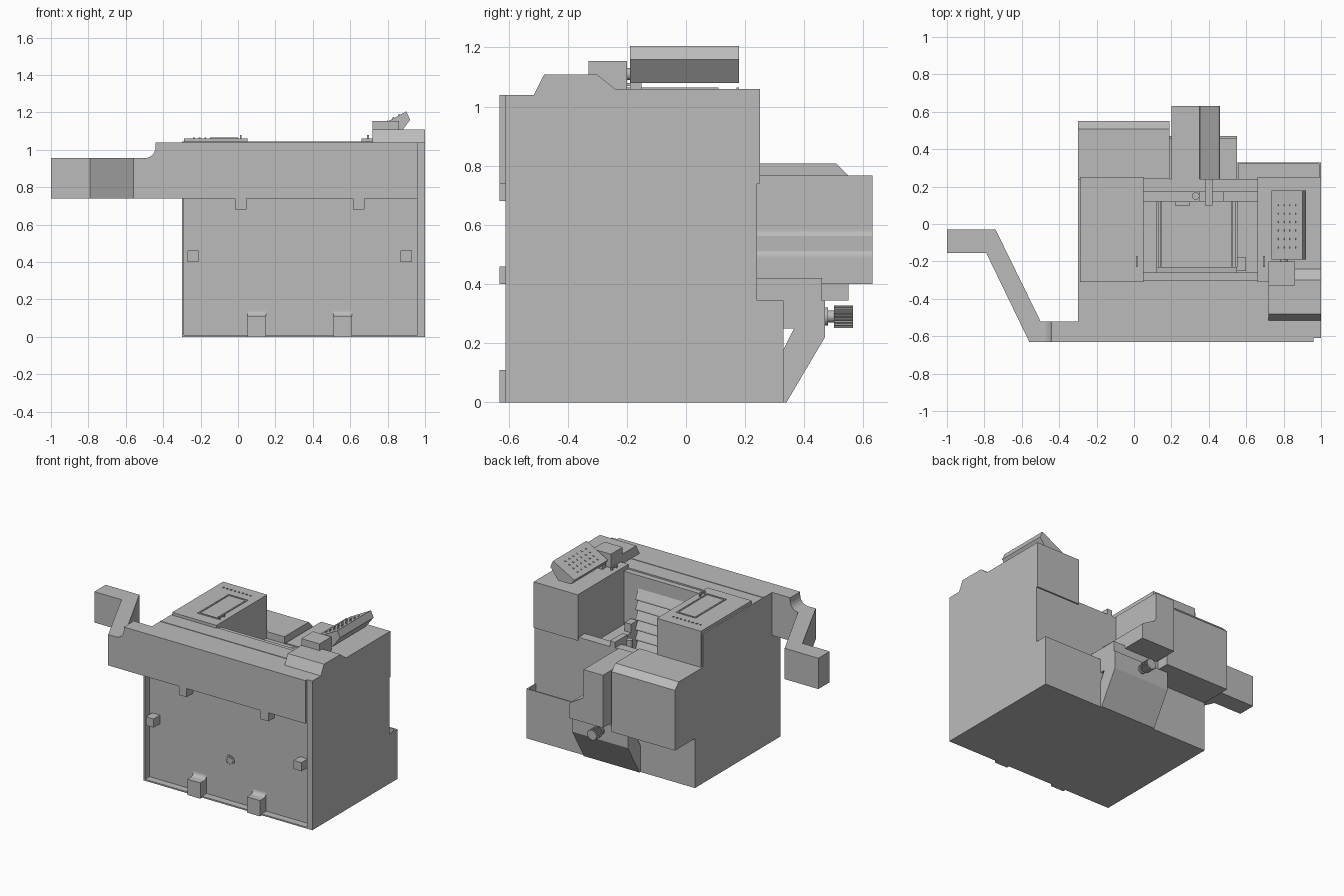
import bpy, bmesh, math
from mathutils import Matrix

if "Cube" in bpy.data.objects:
    bpy.data.objects.remove(bpy.data.objects["Cube"], do_unlink=True)

grey = bpy.data.materials.new("machine_grey")
grey.use_nodes = True
colour = (0.5, 0.5, 0.5, 1)
grey.diffuse_color = colour
grey.node_tree.nodes["Principled BSDF"].inputs["Base Color"].default_value = colour

# Main planes of the machine
LEFT, RIGHT = -0.3, 1
FRONT, FRAME, PANEL, INNER, BACK, REAR = -0.63, -0.61, -0.56, -0.3, 0.24, 0.33
FLOOR, SHELF, BEAM, ROOF = 0.4, 0.345, 0.74, 1.04
COVER = ROOF + 0.02
BEAM_RIGHT, BEAM_LEFT, BEAM_BACK = 0.96, -0.44, -0.43
OPEN_LEFT, OPEN_RIGHT = 0.05, 0.66
BAY_LEFT, BAY_RIGHT, BAY_BACK = 0.12, 0.55, 0.12
THIN = 0.01
KNOB_X, KNOB_Z = REAR, 0.29


def finish(name, bm):
    bmesh.ops.recalc_face_normals(bm, faces=bm.faces)
    mesh = bpy.data.meshes.new(name)
    bm.to_mesh(mesh)
    bm.free()
    mesh.materials.append(grey)
    part = bpy.data.objects.new(name, mesh)
    bpy.context.collection.objects.link(part)
    return part


def prism(name, axis, outline, start, end):
    """Extrude an outline drawn in the two other axes."""
    bm = bmesh.new()

    def place(point, depth):
        u, v = point
        return {"x": (depth, u, v), "y": (u, depth, v), "z": (u, v, depth)}[axis]

    face = bm.faces.new([bm.verts.new(place(point, start)) for point in outline])
    result = bmesh.ops.extrude_face_region(bm, geom=[face])
    moved = [item for item in result["geom"] if isinstance(item, bmesh.types.BMVert)]
    bmesh.ops.translate(bm, vec=place((0, 0), end - start), verts=moved)
    return finish(name, bm)


def box(name, left, right, front, back, bottom, top):
    outline = [(left, front), (right, front), (right, back), (left, back)]
    return prism(name, "z", outline, bottom, top)


def arc(x, z, radius, start, end, steps=6):
    angles = [math.radians(start + (end - start) * i / steps) for i in range(steps + 1)]
    return [(x + radius * math.cos(a), z + radius * math.sin(a)) for a in angles]


def disc(name, axis, x, z, radius, start, end, sides=24, tooth=0):
    """Cylinder, or a ribbed one when a tooth depth is given."""
    outline = []
    for i in range(sides):
        angle = math.tau * i / sides
        reach = radius - tooth * (i // 2 % 2)
        outline.append((x + reach * math.cos(angle), z + reach * math.sin(angle)))
    return prism(name, axis, outline, start, end)


# Lower body with a frame around the recessed front panel
box("base", LEFT, RIGHT, PANEL, BACK, 0, FLOOR)
box("base_back", LEFT, BAY_RIGHT, BACK, REAR, 0, SHELF)
box("front_wall", LEFT, RIGHT, PANEL, INNER, FLOOR, ROOF)
box("left_frame", LEFT, LEFT + THIN, FRAME, PANEL, 0, BEAM)
box("right_side_panel", BEAM_RIGHT, RIGHT, FRAME, BEAM_BACK, 0, ROOF)
box("bottom_ledge", LEFT, BEAM_RIGHT, FRAME, PANEL, 0, THIN)

# Open tray behind the right enclosure
tray_floor = SHELF - 0.08
box("tray_floor", BAY_RIGHT, RIGHT, BACK, REAR, 0, tray_floor)
box("tray_back", BAY_RIGHT, RIGHT, REAR - THIN, REAR, tray_floor, SHELF)
for x in (BAY_RIGHT, RIGHT - THIN):
    box("tray_side", x, x + THIN, BACK, REAR, tray_floor, SHELF)

# Enclosures either side of the work area, with covers, back plates and handles
for side, left, right, grip in (("left", LEFT, OPEN_LEFT, THIN), ("right", OPEN_RIGHT, RIGHT, 0.69)):
    box(side + "_enclosure", left, right, INNER, BACK, FLOOR, ROOF)
    lip = left + THIN if side == "left" else left
    cover_back = BACK + THIN
    box(side + "_cover", lip, right, INNER - THIN, cover_back, ROOF - THIN, COVER)
    box(side + "_back_plate", lip, right, BACK, cover_back, BEAM, ROOF)
    box(side + "_handle", grip, grip + THIN, -0.23, -0.17, COVER + THIN, COVER + 2 * THIN)
    for y in (-0.23, -0.18):
        box(side + "_handle_post", grip, grip + THIN, y, y + THIN, COVER, COVER + THIN)

# Window frame and a row of buttons on the left cover
win_left, win_right, win_front, win_back = -0.15, 0, -0.23, 0.11
lid = COVER + THIN / 2
for x in (win_left, win_right - THIN):
    box("window_frame_side", x, x + THIN, win_front, win_back, COVER, lid)
for y in (win_front, win_back - THIN):
    box("window_frame_end", win_left, win_right, y, y + THIN, COVER, lid)
for i in range(8):
    x = LEFT + 0.06 + i * 3 * THIN
    box("cover_button", x, x + THIN, 0.17, 0.18, COVER, lid)

# Work area: sills, back wall, stepped guards and inner parts
sill_front, sill_top = -0.26, 0.66
box("back_wall", OPEN_LEFT, OPEN_RIGHT, 0.17, BACK, FLOOR, 0.76)
box("inner_back_step", OPEN_LEFT, OPEN_RIGHT, BAY_BACK, 0.17, FLOOR, 0.7)
box("left_sill", OPEN_LEFT, BAY_LEFT, sill_front, BAY_BACK, FLOOR, sill_top)
box("right_sill", BAY_RIGHT, OPEN_RIGHT, sill_front, BAY_BACK, FLOOR, sill_top)
box("front_sill", OPEN_LEFT, OPEN_RIGHT, INNER, sill_front, FLOOR, ROOF - THIN)
for i in range(7):
    top = 0.94 - i * 0.07
    low, mid, face = top - 0.07, top - 0.06, sill_front + 0.03
    slat = [(sill_front, top), (face, mid), (face, low), (sill_front, low)]
    prism("guard_slat", "x", slat, BAY_LEFT, BAY_RIGHT)
for x in (BAY_LEFT, BAY_LEFT + 2 * THIN, BAY_RIGHT - 3 * THIN, BAY_RIGHT - THIN):
    box("guide_rail", x, x + THIN, sill_front, BAY_BACK, FLOOR, 0.5)
box("spindle_head", 0.38, 0.42, 0.1, BACK, 0.6, 0.8)
box("spindle_carrier", 0.35, 0.48, BAY_BACK, BACK, 0.6, BEAM)
box("tool_arm", 0.22, 0.3, 0.1, BAY_BACK, 0.66, 0.72)
disc("tool_spindle", "z", KNOB_X, 0.15, 0.02, 0.68, 0.8)
box("probe_bracket", BAY_RIGHT, 0.6, -0.25, -0.18, 0.6, 0.72)

# Front conveyor beam with its lower angled discharge arm
arm_top, arm_back, arm_start = 0.955, -0.52, -0.5
box("conveyor_beam", LEFT, BEAM_RIGHT, FRONT, BEAM_BACK, BEAM, ROOF)
box("beam_seam", LEFT, BEAM_RIGHT, BEAM_BACK, BEAM_BACK + THIN, ROOF, ROOF + THIN / 3)
end_profile = [(LEFT, BEAM), (LEFT, ROOF), (BEAM_LEFT, ROOF)]
end_profile += arc(arm_start, arm_top + 0.06, 0.06, 0, -90) + [(arm_start, BEAM)]
prism("beam_end", "y", end_profile, FRONT, arm_back)
arm_front = [(BEAM_LEFT, FRONT), (PANEL, FRONT), (-0.79, -0.155), (-1, -0.155)]
arm_rear = [(-1, -0.03), (-0.74, -0.03), (arm_start, arm_back), (BEAM_LEFT, arm_back)]
prism("discharge_arm", "z", arm_front + arm_rear, BEAM, arm_top)

# Brackets, stops, feet and port on the front
block = 0.06
for x in (-0.015, 0.615):
    box("beam_bracket", x, x + block, FRONT, PANEL, BEAM - block, BEAM)
for x in (-0.27, 0.87):
    box("side_stop", x, x + block, FRONT, PANEL, FLOOR, FLOOR + block)
foot_top = 0.11
for x in (OPEN_LEFT, 0.51):
    box("foot", x, x + 0.1, FRONT, PANEL, 0, foot_top)
    cove = [(PANEL, foot_top)] + arc(PANEL - 0.03, foot_top + 0.03, 0.03, -90, 0)
    prism("foot_fillet", "x", cove, x, x + 0.1)
disc("front_port", "y", KNOB_X, KNOB_Z, 0.035, PANEL - THIN / 2, PANEL)
for dx, dz in arc(0, 0, 0.024, 0, 315, 7):
    disc("port_stud", "y", KNOB_X + dx, KNOB_Z + dz, THIN / 2, PANEL - THIN, PANEL, 8)

# Rear housings
cabinet_back, cabinet_top, chamfer = 0.55, 0.808, 0.043
cabinet = [(BACK, SHELF), (cabinet_back, SHELF), (cabinet_back, cabinet_top - chamfer),
           (cabinet_back - chamfer, cabinet_top), (BACK, cabinet_top)]
prism("rear_cabinet", "x", cabinet, LEFT, 0.19)
col_left, col_right, col_neck, col_top, bend = 0.2, 0.46, 0.35, 0.767, 0.03
column = [(col_left, FLOOR), (col_right, FLOOR)]
column += arc(col_right - bend, 0.49, bend, 0, 45)
column += reversed(arc(col_neck + bend, 0.584, -bend, 0, 45))
column += [(col_neck, col_top), (col_left, col_top)]
prism("spindle_column", "y", column, BACK, -FRONT)
box("column_base", BAY_LEFT, BAY_RIGHT, BACK, col_right, SHELF, 0.42)

# Sloped chip outlet with a see-through notch and a lip at the foot
lip_back, notch = 0.47, 0.25
outlet = [(REAR, SHELF), (lip_back, SHELF), (lip_back, 0.22), (REAR + THIN, 0), (REAR, 0),
          (REAR, 0.18), (REAR + 0.035, notch), (REAR, notch)]
prism("chip_outlet", "x", outlet, BAY_LEFT, BAY_RIGHT)

# Ribbed knob on the outlet
disc("knob_stem", "y", KNOB_X, KNOB_Z, 0.02, lip_back - THIN, 0.51)
disc("knob_flange", "y", KNOB_X, KNOB_Z, 0.03, lip_back, lip_back + THIN)
disc("knob", "y", KNOB_X, KNOB_Z, 0.038, 0.5, 0.565, 80, THIN / 2)

# Raised corner housing
corner_left, corner_top = 0.72, 1.108
corner = [(arm_back, ROOF - THIN), (-0.48, corner_top), (INNER, corner_top),
          (-BACK, COVER), (-BACK, ROOF - THIN)]
prism("corner_housing", "x", corner, corner_left, RIGHT)

# Tilted control console with its bracket and rows of keys
con_front, con_back, con_bottom = -0.19, 0.18, 1.08
low_x, low_z, high_x, high_z = 0.735, 1.115, 0.9, 1.205
box("console_bracket", corner_left, 0.86, -REAR, -0.2, ROOF, 1.155)
box("console_post", 0.75, 0.8, con_front, con_front + 0.04, ROOF, con_bottom + THIN)
disc("console_pivot", "y", 0.8, 1.11, 0.02, -0.2, con_front)
wedge = [(low_x, low_z), (high_x, high_z), (0.92, 1.16), (0.86, con_bottom), (0.76, con_bottom)]
prism("console", "y", wedge, con_front, con_back)
tilt = Matrix.Rotation(-math.atan2(high_z - low_z, high_x - low_x), 4, "Y")
middle = Matrix.Translation(((low_x + high_x) / 2, 0, (low_z + high_z) / 2))
for row in range(4):
    for column_index in range(6):
        x, y = row * 0.035 - 0.06, column_index * 0.045 - 0.13
        key = box("console_key", x, x + THIN, y, y + THIN, 0, THIN / 2)
        key.matrix_world = middle @ tilt
